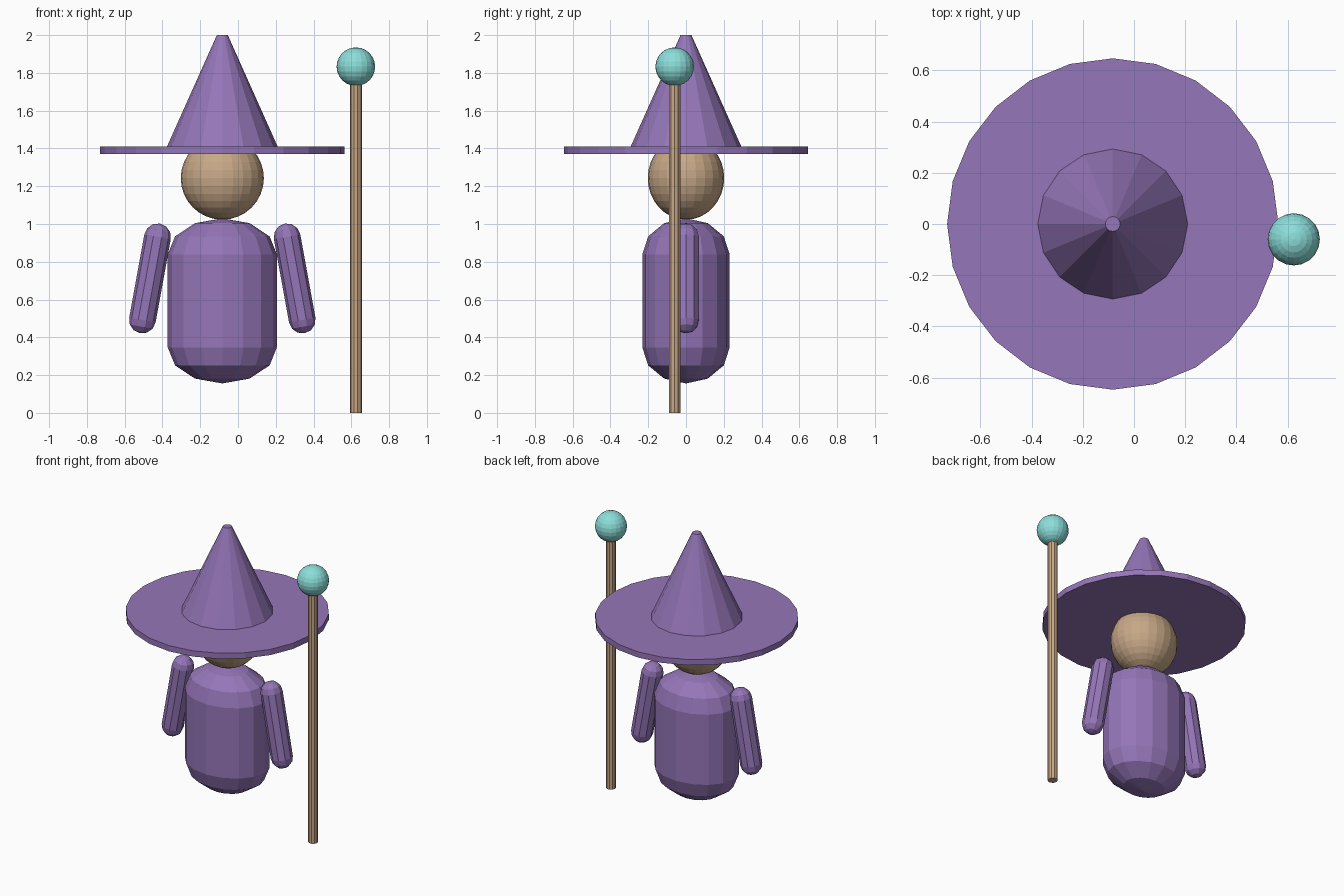
import bpy
from math import sin, cos, pi, radians
from mathutils import Matrix

cube = bpy.data.objects.get("Cube")
if cube:
    bpy.data.objects.remove(cube, do_unlink=True)


def material(name, rgb):
    mat = bpy.data.materials.new(name)
    mat.use_nodes = True
    colour = (*rgb, 1)
    mat.diffuse_color = colour
    mat.node_tree.nodes["Principled BSDF"].inputs["Base Color"].default_value = colour
    return mat


purple = material("purple cloth", (0.30, 0.18, 0.48))
tan = material("tan", (0.57, 0.39, 0.24))
teal = material("teal glow", (0.26, 0.73, 0.70))


def lathe(name, profile, sides, mat, place, squash=1.0, tilt=0.0):
    """Revolve (radius, height) points around z; zero radius gives a pole."""
    verts, faces, rings = [], [], []
    for r, z in profile:
        count = 1 if r == 0 else sides
        rings.append(range(len(verts), len(verts) + count))
        for i in range(count):
            a = 2 * pi * i / sides
            verts.append((r * cos(a), r * sin(a) * squash, z))
    for low, high in zip(rings, rings[1:]):
        for i in range(sides):
            j = (i + 1) % sides
            quad = [low[i % len(low)], low[j % len(low)],
                    high[j % len(high)], high[i % len(high)]]
            faces.append(list(dict.fromkeys(quad)))
    # Flat ends where the profile stays open
    if len(rings[0]) > 1:
        faces.append(list(reversed(rings[0])))
    if len(rings[-1]) > 1:
        faces.append(list(rings[-1]))
    mesh = bpy.data.meshes.new(name)
    mesh.from_pydata(verts, [], faces)
    mesh.materials.append(mat)
    obj = bpy.data.objects.new(name, mesh)
    bpy.context.collection.objects.link(obj)
    obj.matrix_world = Matrix.Translation(place) @ Matrix.Rotation(tilt, 4, "Y")
    return obj


def capsule(radius, half, cap, steps):
    """Profile of a straight tube with a rounded cap at each end."""
    angles = [pi / 2 * k / steps for k in range(steps)]
    top = [(radius * cos(a), half + cap * sin(a)) for a in angles] + [(0, half + cap)]
    return [(r, -z) for r, z in reversed(top)] + top


def ball(radius, height, steps):
    inner = [(radius * sin(pi * k / steps), -height * cos(pi * k / steps))
             for k in range(1, steps)]
    return [(0, -height)] + inner + [(0, height)]


MID = -0.083

# Robe and head
lathe("robe_body", capsule(0.289, 0.246, 0.191, 3), 16, purple, (MID, 0, 0.593), 0.8)
lathe("head", ball(0.22, 0.22, 16), 24, tan, (MID, 0, 1.243), 0.92)

# Sleeves, leaning outwards at the hands
for side, name in ((1, "left_arm"), (-1, "right_arm")):
    lathe(name, capsule(0.071, 0.224, 0.071, 3), 10, purple,
          (MID + side * 0.383, 0, 0.712), tilt=-side * radians(10.3))

# Hat
lathe("hat_brim", [(0.647, 1.37), (0.647, 1.41)], 24, purple, (MID, 0, 0))
lathe("hat_cone", [(0.293, 1.41), (0.029, 2.0)], 16, purple, (MID, 0, 0))

# Staff with its orb
lathe("staff", [(0.032, 0), (0.032, 1.80)], 10, tan, (0.624, -0.06, 0))
lathe("staff_orb", ball(0.102, 0.102, 12), 20, teal, (0.624, -0.06, 1.833))
